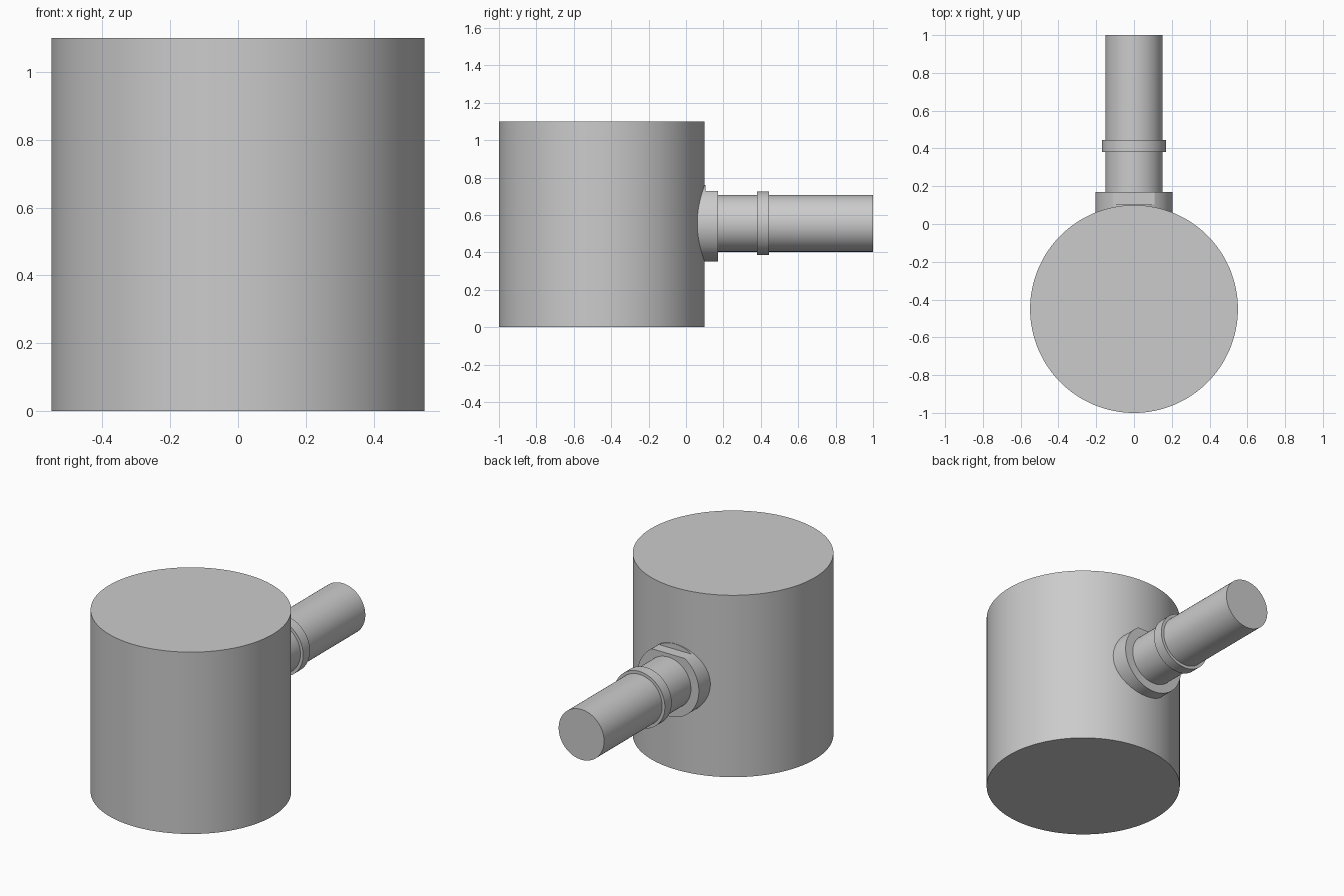
import bpy
import bmesh
from math import pi, radians
from mathutils import Matrix, Vector

cube = bpy.data.objects.get("Cube")
if cube:
    bpy.data.objects.remove(cube, do_unlink=True)

grey = bpy.data.materials.new("plain grey")
grey.use_nodes = True
colour = (0.6, 0.6, 0.6, 1)
grey.diffuse_color = colour
grey.node_tree.nodes["Principled BSDF"].inputs["Base Color"].default_value = colour

AXIS_Z = 0.555  # height of the side pipe's centre line


def cylinder(name, radius, length, centre, along_y=False, sides=96, flat_at=None):
    """Capped cylinder; flat_at slices its top off at that local height."""
    bm = bmesh.new()
    turn = Matrix.Rotation(pi / 2, 4, "X") if along_y else Matrix.Identity(4)
    bmesh.ops.create_cone(bm, cap_ends=True, segments=sides, radius1=radius,
                          radius2=radius, depth=length, matrix=turn)
    if flat_at is not None:
        geom = bm.verts[:] + bm.edges[:] + bm.faces[:]
        cut = bmesh.ops.bisect_plane(bm, geom=geom, plane_co=Vector((0, 0, flat_at)),
                                     plane_no=Vector((0, 0, 1)), clear_outer=True)
        edges = [e for e in cut["geom_cut"] if isinstance(e, bmesh.types.BMEdge)]
        bmesh.ops.holes_fill(bm, edges=edges)
        bmesh.ops.recalc_face_normals(bm, faces=bm.faces[:])
    mesh = bpy.data.meshes.new(name)
    bm.to_mesh(mesh)
    bm.free()
    mesh.materials.append(grey)
    obj = bpy.data.objects.new(name, mesh)
    obj.location = centre
    bpy.context.collection.objects.link(obj)
    bpy.ops.object.select_all(action="DESELECT")
    obj.select_set(True)
    bpy.context.view_layer.objects.active = obj
    bpy.ops.object.shade_smooth_by_angle(angle=radians(30))


def side_part(name, radius, start, end, flat_at=None):
    cylinder(name, radius, end - start, (0, (start + end) / 2, AXIS_Z),
             along_y=True, flat_at=flat_at)


# Upright drum
cylinder("drum", 0.55, 1.1, (0, -0.45, 0.55), sides=128)

# Collar: round root against the drum, then a section with a flat on top
side_part("collar_root", 0.205, 0.0, 0.103)
side_part("collar_flatted", 0.205, 0.103, 0.17, flat_at=0.173)

# Pipe and its raised ring
side_part("pipe", 0.152, 0.0, 1.0)
side_part("pipe_ring", 0.17, 0.38, 0.445)
